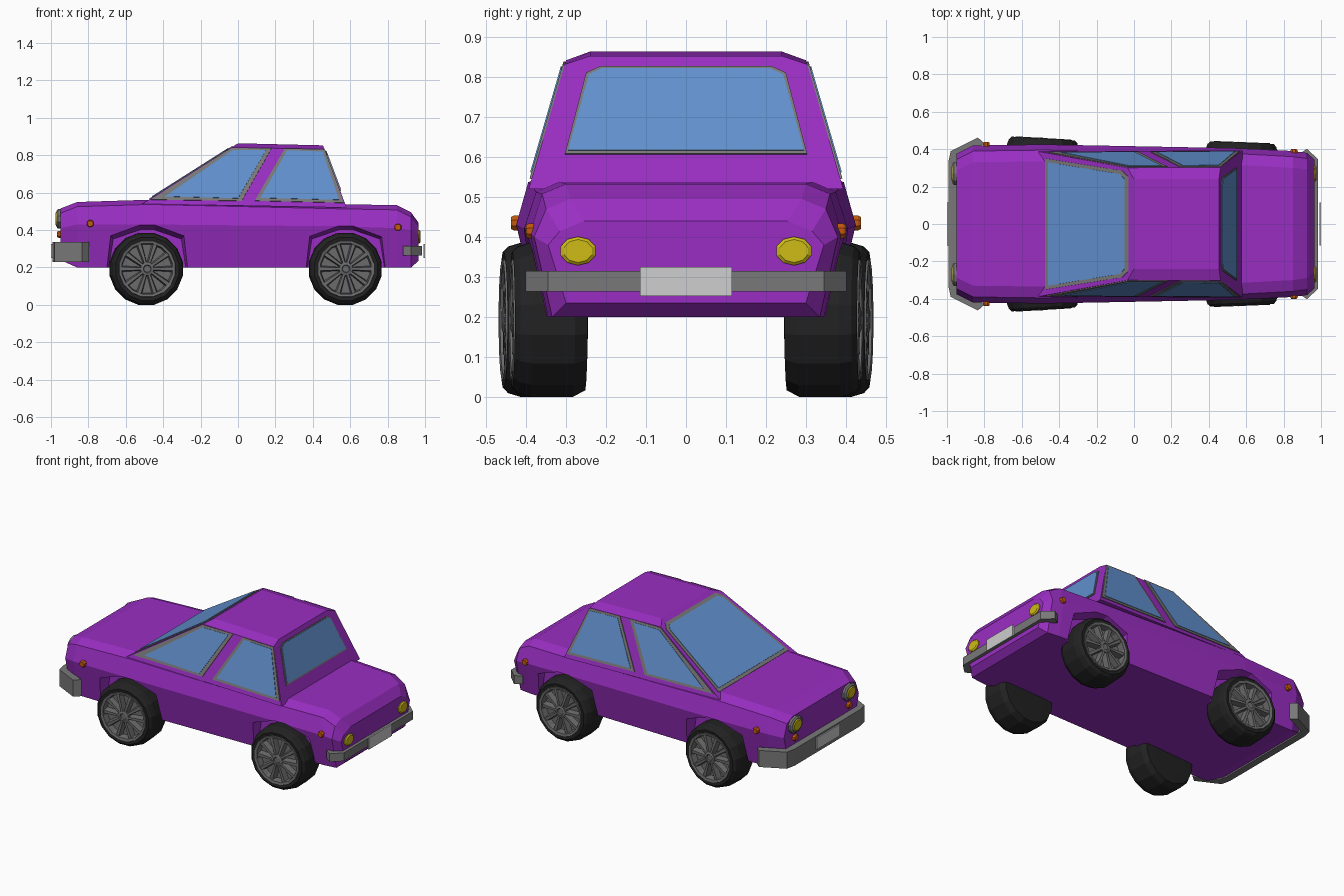
import bpy, bmesh, math
from mathutils import Vector, Matrix

if "Cube" in bpy.data.objects:
    bpy.data.objects.remove(bpy.data.objects["Cube"])


def material(name, r, g, b):
    m = bpy.data.materials.new(name)
    m.diffuse_color = (r, g, b, 1)
    m.use_nodes = True
    m.node_tree.nodes["Principled BSDF"].inputs["Base Color"].default_value = m.diffuse_color
    return m


PURPLE = material("purple paint", 0.32, 0.027, 0.54)
GLASS = material("blue glass", 0.12, 0.28, 0.62)
GREY = material("grey trim", 0.19, 0.19, 0.19)
RIM = material("rim grey", 0.15, 0.15, 0.15)
RUBBER = material("black rubber", 0.016, 0.016, 0.016)
YELLOW = material("yellow lamp", 0.62, 0.50, 0.008)
ORANGE = material("orange lamp", 0.55, 0.10, 0.004)
WHITE = material("plate white", 0.62, 0.62, 0.62)


def finish(name, bm, mat):
    bmesh.ops.remove_doubles(bm, verts=bm.verts, dist=1e-5)
    bmesh.ops.recalc_face_normals(bm, faces=bm.faces)
    me = bpy.data.meshes.new(name)
    bm.to_mesh(me)
    bm.free()
    me.materials.append(mat)
    ob = bpy.data.objects.new(name, me)
    bpy.context.collection.objects.link(ob)
    return ob


def loft(name, rings, mat):
    """Skin between equal closed rings, capped at both ends."""
    bm = bmesh.new()
    vs = [[bm.verts.new(p) for p in ring] for ring in rings]
    n = len(vs[0])
    for a, b in zip(vs, vs[1:]):
        for i in range(n):
            bm.faces.new((a[i], a[(i + 1) % n], b[(i + 1) % n], b[i]))
    bm.faces.new(vs[0])
    bm.faces.new(vs[-1])
    return finish(name, bm, mat)


def prism(name, pts, offset, mat):
    off = Vector(offset)
    return loft(name, [pts, [Vector(p) + off for p in pts]], mat)


def lamp(name, loc, axis, ry, rz, depth, mat, sides=10):
    """Short faceted cylinder with a narrowed front, along x or y."""
    rings = []
    for d, k in ((-depth, 1), (depth * 0.5, 1), (depth, 0.8)):
        ring = []
        for i in range(sides):
            a = 2 * math.pi * (i + 0.5) / sides
            u, w = ry * k * math.cos(a), rz * k * math.sin(a)
            p = Vector((d * axis[0], u, w)) if axis[0] else Vector((u, d * axis[1], w))
            ring.append(Vector(loc) + p)
        rings.append(ring)
    return loft(name, rings, mat)


# Lower body: stations of (x, half width, bottom z, widest z, top z)
stations = [(-0.95, 0.375, 0.24, 0.41, 0.515), (-0.86, 0.42, 0.20, 0.43, 0.55),
            (-0.48, 0.425, 0.20, 0.43, 0.562), (0.57, 0.405, 0.20, 0.42, 0.538),
            (0.85, 0.39, 0.20, 0.41, 0.533), (0.925, 0.38, 0.20, 0.40, 0.495),
            (0.965, 0.345, 0.235, 0.38, 0.44)]
rings = []
for x, w, zb, zm, zt in stations:
    half = [(w - 0.045, zb), (w, zm), (w - 0.03, zt - 0.025), (w - 0.09, zt)]
    rings.append([(x, y, z) for y, z in half] + [(x, -y, z) for y, z in reversed(half)])
body = loft("lower_body", rings, PURPLE)

# Wheel arches cut with flared trapezoid cutters
WHEELS = ((-0.485, 0.457, 0.06, "front"), (0.577, 0.435, 0.04, "rear"))
arch = [(-0.24, 0.12), (-0.2, 0.375), (-0.04, 0.43), (0.04, 0.43), (0.2, 0.375), (0.24, 0.12)]
cutters = []
for cx, _, _, _ in WHEELS:
    for s in (1, -1):
        ends = [[(cx + x * k, s * y, 0.12 + (z - 0.12) * k) for x, z in arch]
                for y, k in ((0.33, 0.91), (0.47, 1.03))]
        cut = loft("arch_cutter", ends, PURPLE)
        cut.hide_render = True
        mod = body.modifiers.new("arch", 'BOOLEAN')
        mod.operation = 'DIFFERENCE'
        mod.object = cut
        cutters.append(cut)
bpy.context.view_layer.update()
baked = bpy.data.meshes.new_from_object(body.evaluated_get(bpy.context.evaluated_depsgraph_get()))
body.modifiers.clear()
body.data = baked
for c in cutters:
    bpy.data.objects.remove(c)


# Cabin planes: side, windscreen and rear window
def side_y(z):
    return 0.388 - 0.29 * (z - 0.54)


def screen_x(z):
    return -0.48 + (z - 0.56) * 0.48 / 0.304


def rear_x(z):
    return 0.575 - (z - 0.535) * 0.12 / 0.317


def cabin_ring(xf, zs):
    half = [(side_y(zs[0]), zs[0]), (side_y(zs[1]), zs[1]), (0.24, zs[2])]
    return [(xf(z), y, z) for y, z in half] + [(xf(z), -y, z) for y, z in reversed(half)]


loft("cabin", [cabin_ring(screen_x, (0.54, 0.842, 0.864)),
               cabin_ring(rear_x, (0.52, 0.832, 0.853))], PURPLE)

# Side windows: grey frame plates with glass plates on top
side_panes = {
    "front": ([(-0.465, 0.562), (0.02, 0.555), (0.18, 0.838), (-0.035, 0.838)],
              [(-0.39, 0.578), (0.0, 0.568), (0.15, 0.825), (-0.03, 0.825)]),
    "rear": ([(0.09, 0.556), (0.565, 0.545), (0.464, 0.83), (0.25, 0.836)],
             [(0.12, 0.57), (0.54, 0.56), (0.453, 0.818), (0.262, 0.824)])}
for key, (frame, glass) in side_panes.items():
    for s in (1, -1):
        n = Vector((0, s, 0.29)).normalized()
        for label, pts, t, mat in (("frame", frame, 0.005, GREY), ("window", glass, 0.008, GLASS)):
            prism(f"{key}_side_{label}", [(x, s * side_y(z), z) for x, z in pts], n * t, mat)


# Windscreen and rear window, given as (half width, z) on their plane
def end_window(name, xf, half, sign, t, mat):
    pts = [(xf(z), y, z) for y, z in half] + [(xf(z), -y, z) for y, z in reversed(half)]
    slope = xf(1) - xf(0)
    prism(name, pts, Vector((sign, 0, -sign * slope)).normalized() * t, mat)


end_window("windscreen_frame", screen_x, [(0.35, 0.564), (0.285, 0.825), (0.25, 0.846)], -1, 0.004, GREY)
end_window("windscreen", screen_x, [(0.33, 0.575), (0.267, 0.818), (0.24, 0.834)], -1, 0.007, GLASS)
end_window("rear_window_frame", rear_x, [(0.303, 0.607), (0.25, 0.81), (0.215, 0.826)], 1, 0.004, GREY)
end_window("rear_window", rear_x, [(0.295, 0.615), (0.243, 0.805), (0.21, 0.82)], 1, 0.007, GLASS)


# Bumpers wrapped around the corners
def bumper(name, half, z0, z1):
    pts = half + [(x, -y) for x, y in reversed(half)]
    inner = [(x * 0.955, y * 0.93) for x, y in reversed(pts)]
    bottom = [(x, y, z0) for x, y in pts + inner]
    prism(name, bottom, (0, 0, z1 - z0), GREY)


bumper("front_bumper", [(-0.835, 0.462), (-0.98, 0.39), (-0.993, 0.33)], 0.23, 0.335)
bumper("rear_bumper", [(0.925, 0.402), (0.985, 0.345)], 0.263, 0.315)

# Number plates
for name, x, d in (("front_plate", -0.991, -0.009), ("rear_plate", 0.991, 0.009)):
    prism(name, [(x, -0.115, 0.252), (x, 0.115, 0.252), (x, 0.115, 0.325), (x, -0.115, 0.325)],
          (d, 0, 0), WHITE)

# Lamps
for s in (1, -1):
    lamp("headlight_ring", (-0.955, s * 0.27, 0.46), (-1, 0), 0.065, 0.052, 0.016, GREY)
    lamp("headlight", (-0.962, s * 0.27, 0.46), (-1, 0), 0.048, 0.04, 0.014, YELLOW)
    lamp("front_indicator", (-0.953, s * 0.27, 0.377), (-1, 0), 0.024, 0.02, 0.014, ORANGE, 8)
    lamp("tail_light", (0.964, s * 0.27, 0.365), (1, 0), 0.046, 0.036, 0.012, YELLOW)
    lamp("front_side_marker", (-0.79, s * 0.424, 0.435), (0, s), 0.02, 0.02, 0.014, ORANGE, 8)
    lamp("rear_side_marker", (0.855, s * 0.388, 0.415), (0, s), 0.02, 0.02, 0.012, ORANGE, 8)


# Wheels: lathed tyre and rim, tapered spokes
def lathe(bm, profile, seg=16):
    rows = []
    for i in range(seg):
        a = 2 * math.pi * (i + 0.5) / seg
        rows.append([bm.verts.new((r * math.cos(a), y, r * math.sin(a))) for r, y in profile])
    for i in range(seg):
        a, b = rows[i], rows[(i + 1) % seg]
        for j in range(len(profile) - 1):
            bm.faces.new((a[j], a[j + 1], b[j + 1], b[j]))


def spoke(bm, angle):
    vs = []
    for r, w, top in ((0.02, 0.009, 0.0), (0.142, 0.017, -0.006)):
        vs += [bm.verts.new(Matrix.Rotation(angle, 3, 'Y') @ Vector((r, y, q)))
               for y, q in ((-0.04, -w), (-0.04, w), (top, w * 0.6), (top, -w * 0.6))]
    for i in range(4):
        j = (i + 1) % 4
        bm.faces.new((vs[i], vs[j], vs[4 + j], vs[4 + i]))
    bm.faces.new(vs[:4])
    bm.faces.new(vs[4:])


R = 0.1965
TYRE = [(0.146, -0.03), (0.15, -0.003), (0.172, 0.0), (0.187, -0.014), (R, -0.045),
        (R, -0.15), (0.18, -0.182), (0.12, -0.185), (0, -0.185)]
DISH = [(0.155, -0.006), (0.152, 0.003), (0.138, 0.0), (0.132, -0.04), (0, -0.04)]
HUB = [(0.04, -0.04), (0.036, 0.0), (0.022, 0.004), (0.018, -0.002), (0, -0.002)]
for cx, y_out, toe, label in WHEELS:
    for s in (1, -1):
        place = (Matrix.Diagonal((1, s, 1, 1)) @ Matrix.Translation((cx, y_out, R * math.cos(math.pi / 16)))
                 @ Matrix.Rotation(-toe, 4, 'Z'))
        tyre, rim = bmesh.new(), bmesh.new()
        lathe(tyre, TYRE)
        lathe(rim, DISH)
        lathe(rim, HUB, 10)
        for k in range(10):
            spoke(rim, 2 * math.pi * k / 10)
        for bm, part, mat in ((tyre, "tyre", RUBBER), (rim, "rim", RIM)):
            bmesh.ops.transform(bm, matrix=place, verts=bm.verts)
            finish(f"{label}_{part}", bm, mat)
